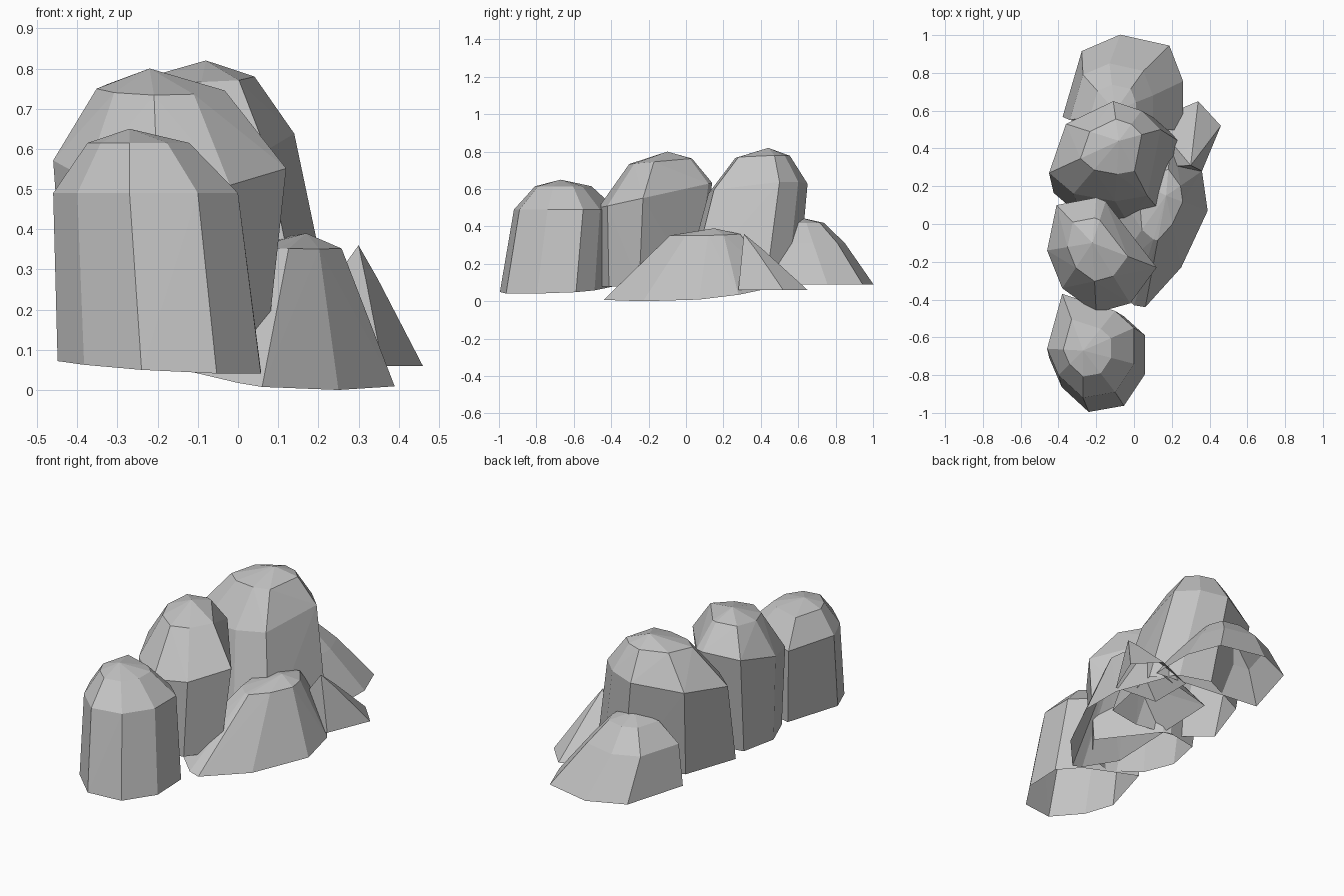
import bpy
import bmesh
from mathutils import Vector

cube = bpy.data.objects.get("Cube")
if cube:
    bpy.data.objects.remove(cube, do_unlink=True)

# One plain stone colour
GREY = (0.55, 0.55, 0.55, 1)
stone = bpy.data.materials.new("stone_grey")
stone.use_nodes = True
stone.diffuse_color = GREY
stone.node_tree.nodes["Principled BSDF"].inputs["Base Color"].default_value = GREY


def boulder(name, outline, apex, shoulder, foot, flare, lean=(0, 0),
            tilt=(0, 0), slope=(0, 0), width=.55, rise=.78):
    """Wrap a faceted shell, open underneath, around a foot, shoulder, crown and apex.

    The outline is the shoulder seen from above. The foot is that outline
    flared about the apex and shifted by lean; the crown is it narrowed.
    Tilt slants the shoulder and slope slants the foot.
    """
    peak = Vector(apex)
    corners = [peak]
    for corner in outline:
        offset = Vector(corner) - peak.xy
        rim = Vector((*corner, shoulder + offset.dot(Vector(tilt))))
        spread = peak.xy + offset * flare + Vector(lean)
        base = Vector((*spread, foot + offset.dot(Vector(slope))))
        crown = peak.lerp(rim, width)
        crown.z = rim.z + (peak.z - rim.z) * rise
        corners += [rim, base, crown]

    bm = bmesh.new()
    for corner in corners:
        bm.verts.new(corner)
    bmesh.ops.remove_doubles(bm, verts=bm.verts[:], dist=.001)
    bmesh.ops.convex_hull(bm, input=bm.verts[:])
    buried = [v for v in bm.verts if not v.link_faces]
    bmesh.ops.delete(bm, geom=buried, context="VERTS")
    bmesh.ops.recalc_face_normals(bm, faces=bm.faces[:])
    underside = [face for face in bm.faces if face.normal.z < -.8]
    bmesh.ops.delete(bm, geom=underside, context="FACES")

    mesh = bpy.data.meshes.new(name)
    bm.to_mesh(mesh)
    bm.free()
    mesh.materials.append(stone)
    rock = bpy.data.objects.new(name, mesh)
    bpy.context.collection.objects.link(rock)


# Small upright boulder at the front
boulder(
    "front_boulder",
    outline=[(-.46, -.66), (-.4, -.8), (-.27, -.92), (-.1, -.89),
             (0, -.74), (0, -.55), (-.1, -.46), (-.38, -.37)],
    apex=(-.27, -.67, .65), shoulder=.49, foot=.06, flare=1.1, lean=(.03, -.05),
    slope=(-.06, .04),
)

# Tall boulder in the middle, narrowing towards its foot
boulder(
    "middle_boulder",
    outline=[(-.46, -.14), (-.38, -.34), (-.2, -.47), (-.02, -.42),
             (.12, -.23), (-.15, .12), (-.2, .14), (-.41, .1)],
    apex=(-.22, -.1, .8), shoulder=.58, foot=.08, flare=.85, lean=(0, -.04), tilt=(0, .22),
)

# Tallest boulder behind it, spreading towards the slab
boulder(
    "rear_boulder",
    outline=[(.14, .5), (.04, .6), (-.11, .65), (-.36, .53),
             (-.45, .27), (-.32, .16), (-.1, .12), (.07, .15)],
    apex=(-.08, .44, .82), shoulder=.61, foot=.1, flare=1.15, lean=(.08, -.08), tilt=(.1, .1),
)

# Low sloping slab running under the tall boulders
boulder(
    "side_slab",
    outline=[(.06, -.44), (.25, -.23), (.39, .07), (.36, .28), (.2, .5),
             (-.2, .35), (-.15, -.3), (0, -.43)],
    apex=(.17, .15, .39), shoulder=.05, foot=.05, flare=1,
    tilt=(-.15, .1), slope=(-.15, .1), width=.4, rise=.9,
)

# Pointed spur at the end of the slab
boulder(
    "slab_spur",
    outline=[(.46, .52), (.34, .65), (.1, .55), (.1, .3), (.36, .28)],
    apex=(.3, .31, .36), shoulder=.06, foot=.06, flare=1, width=.3, rise=.72,
)

# Low mound at the back
boulder(
    "back_mound",
    outline=[(.1, .68), (.05, .81), (-.13, .85), (-.27, .79), (-.34, .55), (.1, .5)],
    apex=(-.1, .6, .45), shoulder=.31, foot=.09, flare=1.45, lean=(.07, .04),
)
